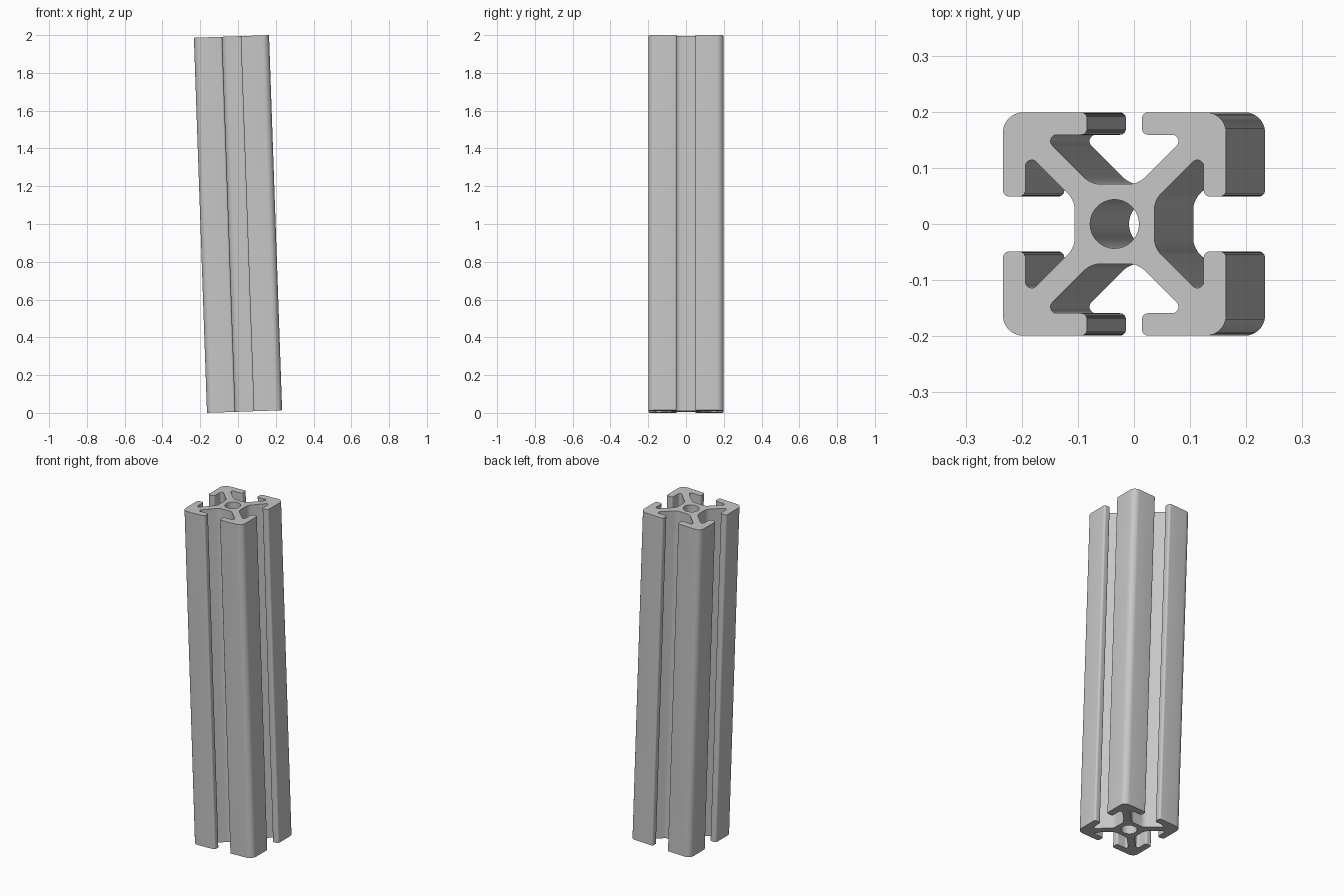
import bpy, bmesh, math
from mathutils import Vector, Matrix

cube = bpy.data.objects.get("Cube")
if cube:
    bpy.data.objects.remove(cube, do_unlink=True)

HALF = 0.199       # half width of the section
LENGTH = 1.987
TILT = math.radians(-2)
SLOT = 0.049       # half width of the slot mouth
LIP = 0.159        # inner face of the slot lips
CORE = 0.071       # half width of the core
WEB = 0.029        # offset of the diagonal web faces
BORE = 0.0435

# Aluminium material
metal = bpy.data.materials.new("plain_grey")
metal.use_nodes = True
grey = (0.57, 0.57, 0.57, 1)
metal.diffuse_color = grey
metal.node_tree.nodes["Principled BSDF"].inputs["Base Color"].default_value = grey


def fillet(prev, corner, nxt, radius, steps=8):
    """Points of the arc that rounds one corner."""
    a, b = (prev - corner).normalized(), (nxt - corner).normalized()
    half = a.angle(b) / 2
    centre = corner + (a + b).normalized() * radius / math.sin(half)
    tangent = radius / math.tan(half)
    start = (corner + a * tangent - centre).normalized()
    end = (corner + b * tangent - centre).normalized()
    return [centre + start.slerp(end, i / steps) * radius for i in range(steps + 1)]


# One side of the section: outer corner, lip, pocket and core, then mirrored
left = [(-SLOT, HALF, 0.011), (-SLOT, LIP, 0.011),
        (WEB - LIP, LIP, 0.0113), (WEB - CORE, CORE, 0.042)]
side = [(-HALF, HALF, 0.036)] + left + [(-x, y, r) for x, y, r in reversed(left)]

# Four rotated sides make the closed outline
corners = []
for quarter in range(4):
    turn = Matrix.Rotation(-quarter * math.pi / 2, 3, "Z")
    corners += [(turn @ Vector((x, y, 0)), r) for x, y, r in side]
outline = []
for i, (point, radius) in enumerate(corners):
    outline += fillet(corners[i - 1][0], point, corners[(i + 1) % len(corners)][0], radius)

# Central bore
bore = [Vector((BORE * math.cos(a), BORE * math.sin(a), 0))
        for a in (math.tau * i / 48 for i in range(48))]

# Fill the section and extrude it along its length
bm = bmesh.new()
edges = []
for loop in (outline, bore):
    verts = [bm.verts.new(p - Vector((0, 0, LENGTH / 2))) for p in loop]
    edges += [bm.edges.new((verts[i - 1], verts[i])) for i in range(len(verts))]
bmesh.ops.triangle_fill(bm, use_beauty=True, edges=edges, normal=(0, 0, 1))
extruded = bmesh.ops.extrude_face_region(bm, geom=bm.faces[:], use_keep_orig=True)
top = [g for g in extruded["geom"] if isinstance(g, bmesh.types.BMVert)]
bmesh.ops.translate(bm, verts=top, vec=(0, 0, LENGTH))
bmesh.ops.recalc_face_normals(bm, faces=bm.faces[:])

mesh = bpy.data.meshes.new("slotted_rail")
bm.to_mesh(mesh)
bm.free()
mesh.materials.append(metal)
rail = bpy.data.objects.new("slotted_rail", mesh)
bpy.context.collection.objects.link(rail)

# The rail leans slightly to one side
rail.location.z = 1
rail.rotation_euler.y = TILT

bpy.ops.object.select_all(action="DESELECT")
rail.select_set(True)
bpy.context.view_layer.objects.active = rail
bpy.ops.object.shade_smooth_by_angle(angle=math.radians(30))
